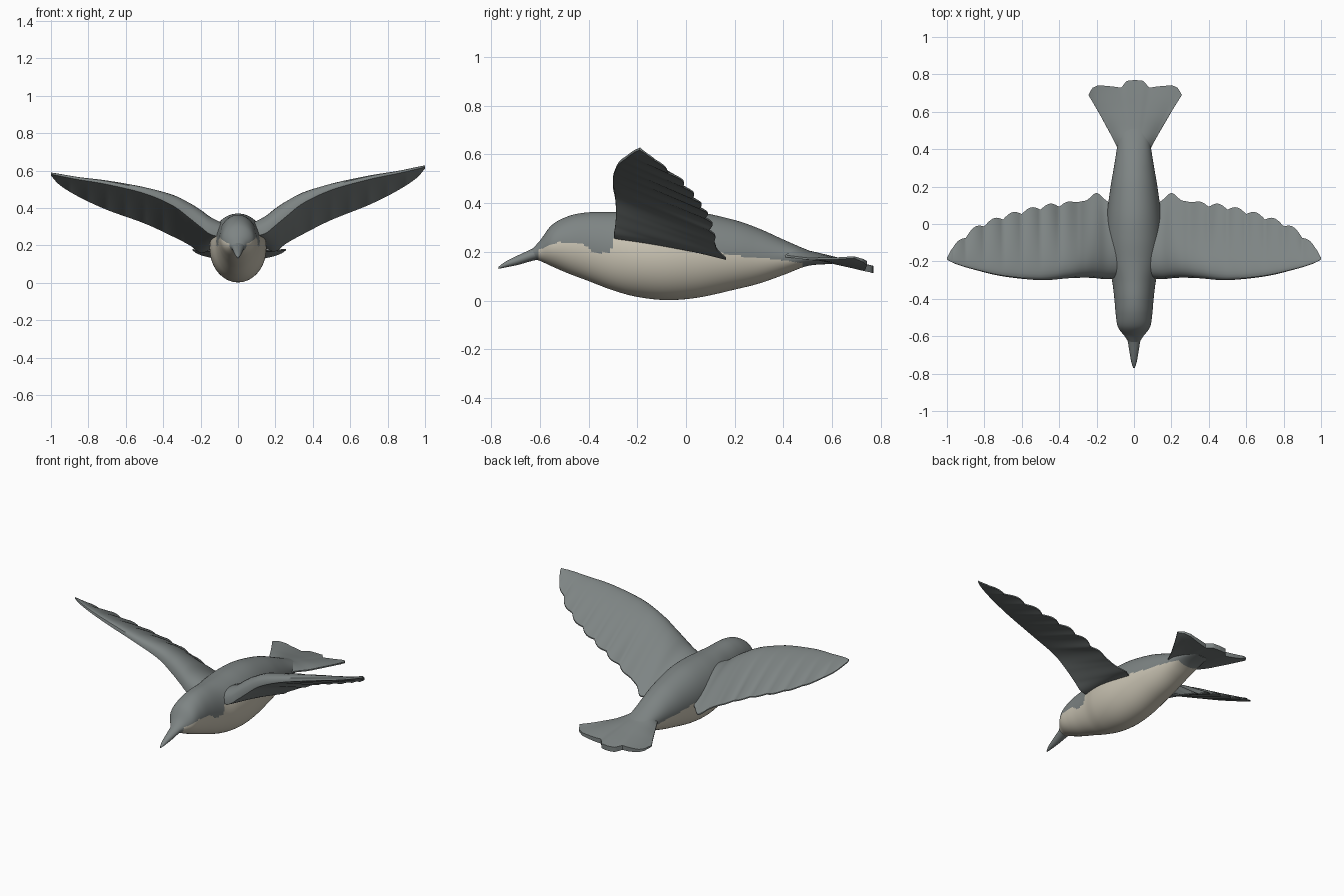
import bpy, bmesh, math

if "Cube" in bpy.data.objects:
    bpy.data.objects.remove(bpy.data.objects["Cube"])


def material(name, rgb):
    m = bpy.data.materials.new(name)
    m.diffuse_color = (*rgb, 1)
    m.use_nodes = True
    m.node_tree.nodes["Principled BSDF"].inputs["Base Color"].default_value = m.diffuse_color
    return m


GREY = material("slate_grey", (0.208, 0.232, 0.23))
CREAM = material("cream", (0.60, 0.56, 0.46))


def linear(rows, k):
    """Straight interpolation in a table keyed by its first column."""
    if k <= rows[0][0]:
        return rows[0][1]
    for a, b in zip(rows, rows[1:]):
        if k <= b[0]:
            return a[1] + (b[1] - a[1]) * (k - a[0]) / (b[0] - a[0])
    return rows[-1][1]


def smooth_rows(rows, n):
    """Smooth curve through the rows, n steps for each span."""
    out = []
    for i in range(len(rows) - 1):
        p0, p1 = rows[max(i - 1, 0)], rows[i]
        p2, p3 = rows[i + 1], rows[min(i + 2, len(rows) - 1)]
        for j in range(n):
            t = j / n
            out.append([0.5 * (2 * b + (c - a) * t + (2 * a - 5 * b + 4 * c - d) * t ** 2
                               + (3 * b - a - 3 * c + d) * t ** 3)
                        for a, b, c, d in zip(p0, p1, p2, p3)])
    out.append(list(rows[-1]))
    return out


def loft(name, rings, mats, rule=None, angle=40):
    """Skin a list of closed rings and colour the faces by a rule."""
    bm = bmesh.new()
    loops = [[bm.verts.new(p) for p in r] for r in rings]
    n = len(loops[0])
    for a, b in zip(loops, loops[1:]):
        for i in range(n):
            j = (i + 1) % n
            bm.faces.new((a[i], a[j], b[j], b[i]))
    bm.faces.new(loops[0])
    bm.faces.new(loops[-1])
    bmesh.ops.recalc_face_normals(bm, faces=bm.faces[:])
    if rule:
        for f in bm.faces:
            f.material_index = rule(f.calc_center_median())
    me = bpy.data.meshes.new(name)
    bm.to_mesh(me)
    bm.free()
    for m in mats:
        me.materials.append(m)
    ob = bpy.data.objects.new(name, me)
    bpy.context.collection.objects.link(ob)
    bpy.ops.object.select_all(action='DESELECT')
    ob.select_set(True)
    bpy.context.view_layer.objects.active = ob
    bpy.ops.object.shade_smooth_by_angle(angle=math.radians(angle))
    return ob


def ovals(rows, steps, sides):
    """Oval rings from (y, top, bottom, half width)."""
    rings = []
    for y, top, bot, w in smooth_rows(rows, steps):
        c, h = (top + bot) / 2, (top - bot) / 2
        rings.append([(w * math.cos(a), y, c + h * math.sin(a))
                      for a in (2 * math.pi * i / sides for i in range(sides))])
    return rings


# Body and head with a pale belly
body_rows = [(-0.635, 0.208, 0.172, 0.026), (-0.60, 0.245, 0.163, 0.05),
             (-0.55, 0.31, 0.14, 0.086), (-0.48, 0.347, 0.11, 0.098),
             (-0.40, 0.362, 0.08, 0.105), (-0.30, 0.363, 0.042, 0.118),
             (-0.20, 0.365, 0.015, 0.142), (-0.08, 0.37, 0.002, 0.152),
             (0.05, 0.363, 0.012, 0.145), (0.20, 0.33, 0.045, 0.125),
             (0.30, 0.295, 0.07, 0.108), (0.40, 0.25, 0.105, 0.092),
             (0.50, 0.207, 0.142, 0.078), (0.60, 0.172, 0.150, 0.05)]
border = [(-0.60, 0.21), (-0.52, 0.24), (-0.42, 0.23), (-0.37, 0.19), (-0.31, 0.20),
          (-0.295, 0.25), (-0.1, 0.24), (0.0, 0.21), (0.1, 0.20), (0.2, 0.185),
          (0.3, 0.175), (0.4, 0.165), (0.47, 0.155)]


def body_rule(c):
    return 1 if -0.605 < c.y < 0.48 and c.z < linear(border, c.y) else 0


loft("body", ovals(body_rows, 9, 96), [GREY, CREAM], body_rule)

# Beak, bent slightly down
beak_rows = [(-0.77, 0.138, 0.130, 0.004), (-0.74, 0.160, 0.136, 0.014),
             (-0.69, 0.185, 0.146, 0.023), (-0.63, 0.213, 0.163, 0.033),
             (-0.57, 0.245, 0.175, 0.045)]
loft("beak", ovals(beak_rows, 4, 20), [GREY])

# Wings: x, leading y and z, trailing y and z, thickness
wing_rows = [(0.05, -0.28, 0.25, 0.08, 0.23, 0.06), (0.14, -0.295, 0.265, 0.12, 0.19, 0.105),
             (0.20, -0.29, 0.31, 0.165, 0.172, 0.118), (0.26, -0.287, 0.36, 0.125, 0.215, 0.108),
             (0.35, -0.29, 0.43, 0.12, 0.265, 0.085), (0.50, -0.30, 0.50, 0.10, 0.34, 0.055),
             (0.70, -0.28, 0.556, 0.048, 0.42, 0.035), (0.85, -0.245, 0.587, -0.015, 0.495, 0.02),
             (0.95, -0.215, 0.61, -0.10, 0.56, 0.012), (1.0, -0.19, 0.622, -0.18, 0.615, 0.004)]


def wing(name, side, drop):
    rings = []
    steps = 14
    for x, yl, zl, yt, zt, th in smooth_rows(wing_rows, 14):
        # rounded feather ends along the trailing edge
        if 0.28 < x < 0.97:
            yt -= 0.024 * (1 - abs(math.sin(math.pi * x * 10))) * min(1, (x - 0.28) * 10)
        up, low = [], []
        for i in range(steps + 1):
            t = (i / steps) ** 1.6
            bulge = 2.8 * math.sqrt(t) * (1 - t) ** 1.25
            y, z = yl + (yt - yl) * t, zl + (zt - zl) * t - drop * x
            up.append((side * x, y, z + th * bulge + 0.003))
            low.append((side * x, y, z - 0.03 * th * bulge - 0.004))
        rings.append(up + low[::-1])
    loft(name, rings, [GREY])


wing("right_wing", 1, 0.0)
wing("left_wing", -1, 0.038)

# Tail fan with rounded feather ends
tail_width = [(0.34, 0.055), (0.38, 0.075), (0.42, 0.096), (0.45, 0.112), (0.50, 0.138),
              (0.60, 0.195), (0.69, 0.25), (0.74, 0.262)]
tail_end = [(0.0, 0.77), (0.18, 0.765), (0.28, 0.728), (0.45, 0.735),
            (0.75, 0.742), (0.88, 0.728), (1.0, 0.69)]
tail_top = [(0.34, 0.25), (0.42, 0.235), (0.50, 0.21), (0.62, 0.19), (0.77, 0.172)]

rings = []
for i in range(49):
    u = -1 + i / 24
    end = linear(tail_end, abs(u))
    top, bottom = [], []
    for j in range(17):
        v = j / 16
        y = 0.34 + v * (end - 0.34)
        x = u * linear(tail_width, y) + 0.006 * v
        z = linear(tail_top, y) - 0.065 * u * u * (1 - v) - 0.03 * (1 - u * u) * v ** 2
        thick = 0.008 + 0.022 * (1 - u * u)
        top.append((x, y, z))
        bottom.append((x, y, z - thick))
    rings.append(top + bottom[::-1])
loft("tail", rings, [GREY])
